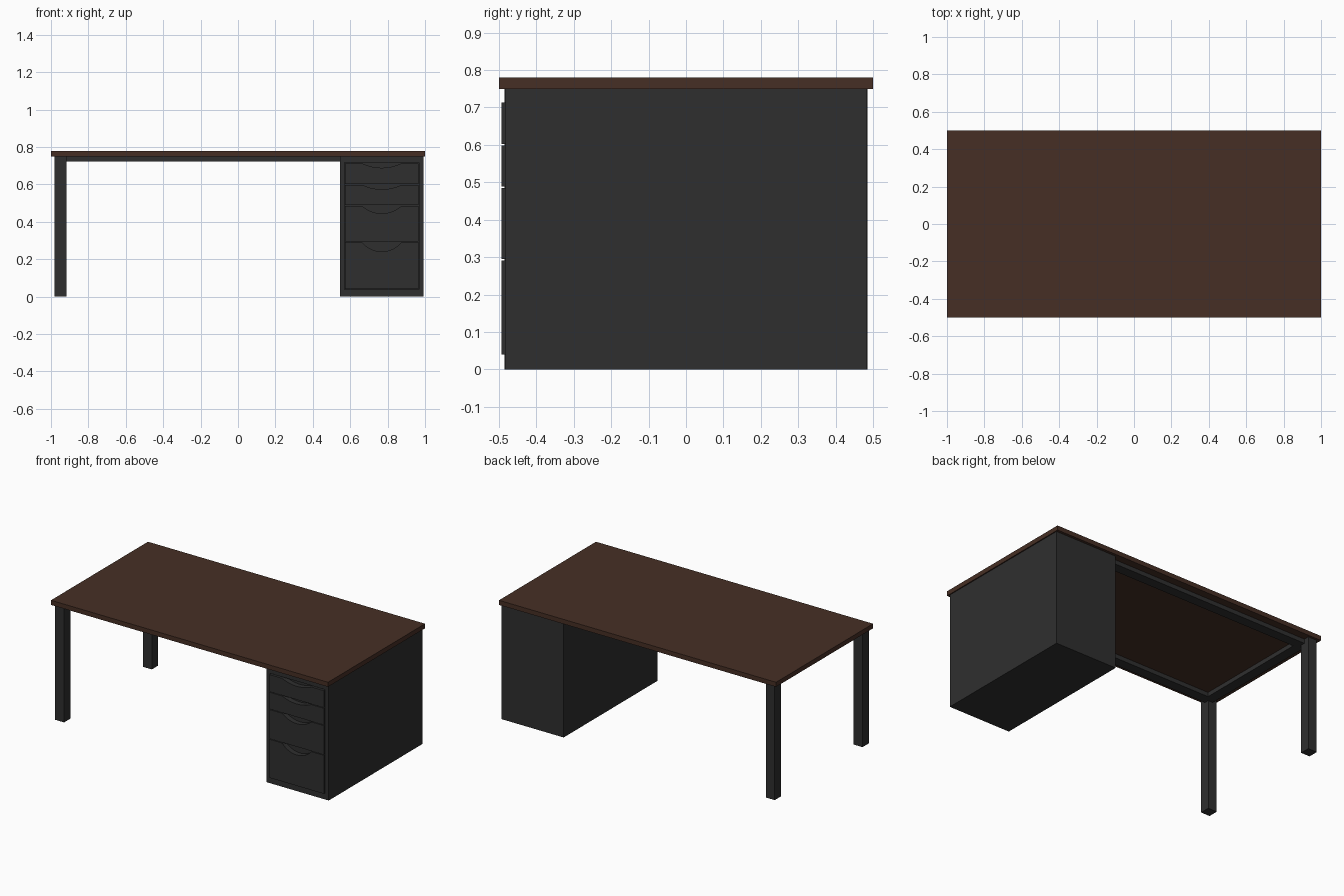
import bpy, bmesh, math
from mathutils import Vector

if "Cube" in bpy.data.objects:
    bpy.data.objects.remove(bpy.data.objects["Cube"])


def material(name, rgb):
    m = bpy.data.materials.new(name)
    m.diffuse_color = (*rgb, 1)
    m.use_nodes = True
    m.node_tree.nodes["Principled BSDF"].inputs["Base Color"].default_value = m.diffuse_color
    return m


WOOD = material("dark_wood", (0.062, 0.028, 0.018))
GREY = material("charcoal", (0.028, 0.028, 0.028))


def finish(name, bm, mat):
    bmesh.ops.recalc_face_normals(bm, faces=bm.faces[:])
    mesh = bpy.data.meshes.new(name)
    bm.to_mesh(mesh)
    bm.free()
    mesh.materials.append(mat)
    ob = bpy.data.objects.new(name, mesh)
    bpy.context.collection.objects.link(ob)
    return ob


def box_bm(x0, x1, y0, y1, z0, z1):
    bm = bmesh.new()
    bmesh.ops.create_cube(bm, size=1)
    for v in bm.verts:
        v.co = Vector((x1 if v.co.x > 0 else x0,
                       y1 if v.co.y > 0 else y0,
                       z1 if v.co.z > 0 else z0))
    return bm


def box(name, *bounds, mat=GREY):
    return finish(name, box_bm(*bounds), mat)


# Desktop slab
TOP = 0.75
box("desktop", -1, 1, -0.5, 0.5, TOP, 0.78, mat=WOOD)

# Legs and long under-rails, front and back
for side, s in (("front", -1), ("back", 1)):
    y0, y1 = sorted((s * 0.485, s * 0.42))
    box(side + "_leg", -0.98, -0.916, y0, y1, 0, TOP)
    y0, y1 = sorted((s * 0.45, s * 0.385))
    box(side + "_rail", -0.95, 0.545, y0, y1, 0.722, TOP)
box("side_rail", -0.95, -0.885, -0.385, 0.385, 0.722, TOP)

# Drawer cabinet with a shallow recess in its front
bm = box_bm(0.545, 0.993, -0.483, 0.483, 0, TOP)
front = min(bm.faces, key=lambda f: f.calc_center_median().y)
bmesh.ops.inset_individual(bm, faces=[front], thickness=0.024)
recess = bmesh.ops.extrude_discrete_faces(bm, faces=[front])["faces"][0]
for v in recess.verts:
    v.co.y += 0.025
    v.co.x = 0.570 if v.co.x < 0.77 else 0.968
    v.co.z = 0.037 if v.co.z < 0.4 else 0.717
# match the rim of the opening to the recess floor
for v in bm.verts:
    if abs(v.co.y + 0.483) < 1e-4 and 0.55 < v.co.x < 0.98:
        v.co.x = 0.570 if v.co.x < 0.77 else 0.968
        v.co.z = 0.037 if v.co.z < 0.4 else 0.717
finish("cabinet", bm, GREY)


def drawer(name, z0, z1, depth, x0=0.573, x1=0.965, half=0.105):
    """Drawer front with a circular-arc finger scoop in its top edge."""
    cx = (x0 + x1) / 2
    r = (half * half + depth * depth) / (2 * depth)
    a = math.asin(half / r)
    pts = [(x0, z1), (x0, z0), (x1, z0), (x1, z1)]
    n = 16
    for i in range(n + 1):
        t = a - 2 * a * i / n
        pts.append((cx + r * math.sin(t), z1 - depth + r - r * math.cos(t)))
    bm = bmesh.new()
    face = bm.faces.new([bm.verts.new((x, -0.493, z)) for x, z in pts])
    ext = bmesh.ops.extrude_face_region(bm, geom=[face])["geom"]
    verts = [g for g in ext if isinstance(g, bmesh.types.BMVert)]
    bmesh.ops.translate(bm, verts=verts, vec=(0, 0.034, 0))
    finish(name, bm, GREY)


# Four drawer fronts, bottom to top
for i, (z0, z1, d) in enumerate(((0.040, 0.291, 0.05), (0.295, 0.485, 0.04),
                                 (0.489, 0.598, 0.024), (0.602, 0.713, 0.024))):
    drawer(f"drawer_front_{i + 1}", z0, z1, d)
